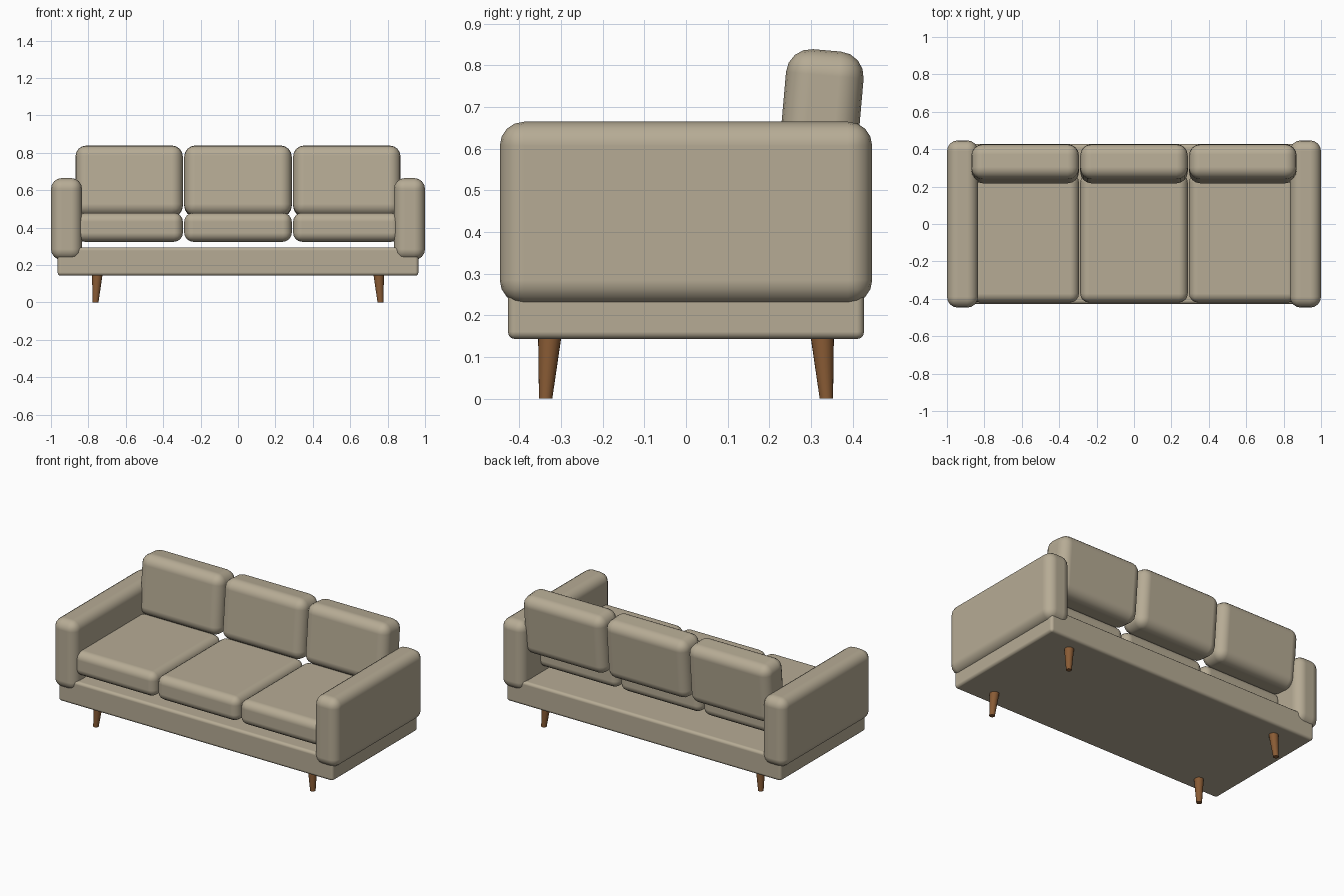
import bpy, bmesh, math
from mathutils import Matrix, Vector

cube = bpy.data.objects.get("Cube")
if cube:
    bpy.data.objects.remove(cube, do_unlink=True)


def make_material(name, rgb):
    mat = bpy.data.materials.new(name)
    mat.use_nodes = True
    mat.diffuse_color = (*rgb, 1)
    mat.node_tree.nodes["Principled BSDF"].inputs["Base Color"].default_value = (*rgb, 1)
    return mat


fabric = make_material("beige fabric", (0.47, 0.41, 0.30))
wood = make_material("brown wood", (0.25, 0.105, 0.035))


def add_object(name, bm, mat):
    mesh = bpy.data.meshes.new(name)
    for face in bm.faces:
        face.smooth = True
    bm.to_mesh(mesh)
    bm.free()
    mesh.materials.append(mat)
    obj = bpy.data.objects.new(name, mesh)
    bpy.context.collection.objects.link(obj)
    return obj


def rounded_box(name, center, size, radius, segments=4, tilt=0.0):
    bm = bmesh.new()
    bmesh.ops.create_cube(bm, size=1, matrix=Matrix.Diagonal((*size, 1)))
    obj = add_object(name, bm, fabric)
    obj.location = center
    obj.rotation_euler.x = tilt
    bevel = obj.modifiers.new("rounded edges", "BEVEL")
    bevel.width = radius
    bevel.segments = segments
    bevel.harden_normals = True
    return obj


# Base platform
rounded_box("base", (0, 0, 0.219), (1.93, 0.855, 0.152), 0.018, 3)

# Arms
for side, sx in (("left", 1), ("right", -1)):
    rounded_box(side + "_arm", (sx * 0.917, 0, 0.446), (0.166, 0.894, 0.438), 0.058)

# Seat and back cushions
for label, x in (("right", -0.582), ("middle", 0), ("left", 0.582)):
    rounded_box(label + "_seat_cushion", (x, -0.075, 0.402), (0.575, 0.69, 0.155), 0.048)
    rounded_box(label + "_back_cushion", (x, 0.322, 0.648), (0.575, 0.187, 0.378),
                0.06, tilt=math.radians(-5))

# Tapered legs, splayed slightly outward
for xname, sx in (("left", 1), ("right", -1)):
    for yname, sy in (("front", -1), ("back", 1)):
        bm = bmesh.new()
        bmesh.ops.create_cone(bm, cap_ends=True, segments=20, radius1=0.016,
                              radius2=0.028, depth=0.15)
        for v in bm.verts:
            splay = 0.01 if v.co.z < 0 else 0
            v.co += Vector((sx * (0.752 + splay), sy * (0.327 + splay), 0.075))
        leg = add_object(f"{yname}_{xname}_leg", bm, wood)
        bpy.ops.object.select_all(action="DESELECT")
        leg.select_set(True)
        bpy.context.view_layer.objects.active = leg
        bpy.ops.object.shade_smooth_by_angle(angle=math.radians(40))
